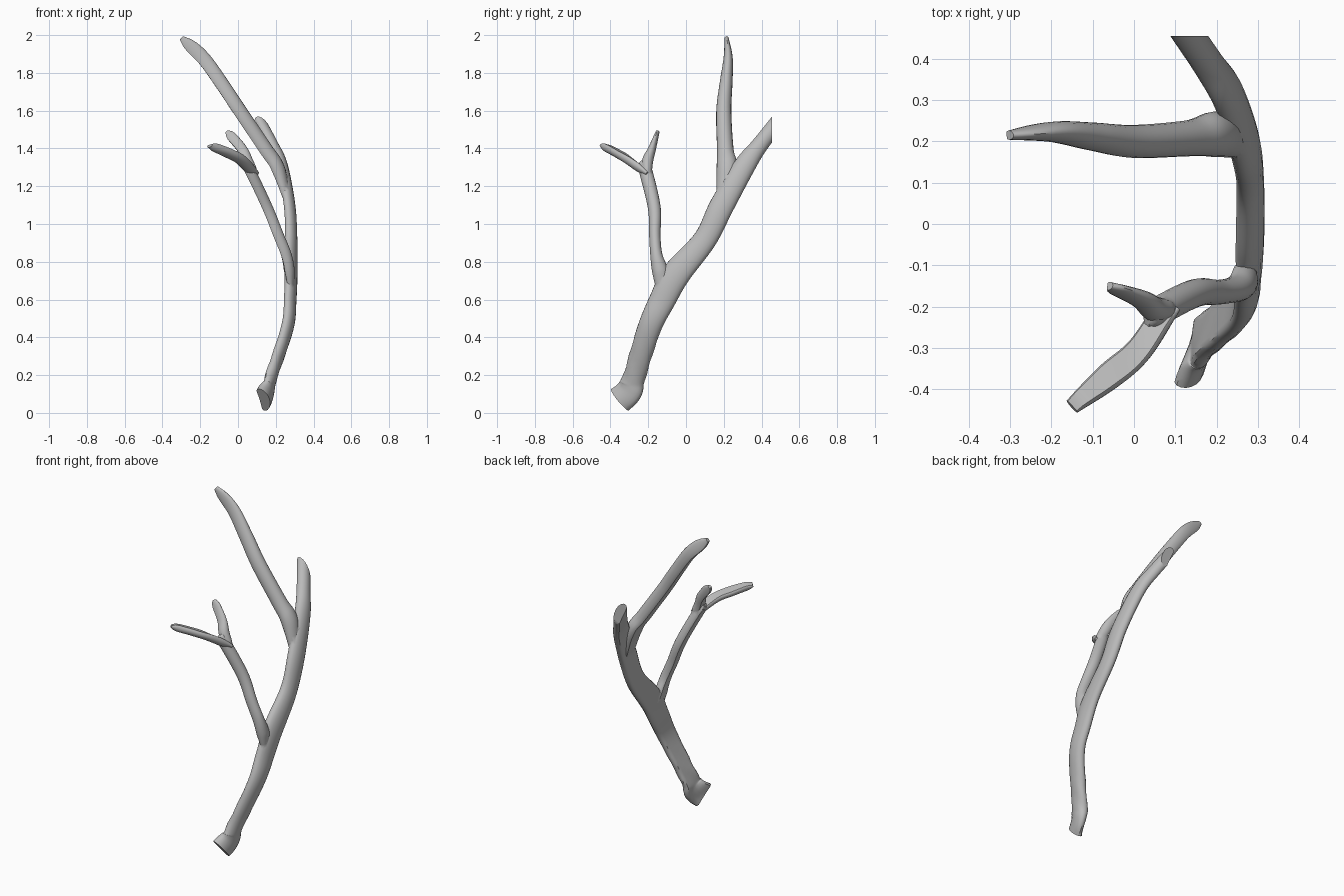
import bpy, bmesh, math
from mathutils import Vector

cube = bpy.data.objects.get("Cube")
if cube:
    bpy.data.objects.remove(cube)

bone = bpy.data.materials.new("bone grey")
bone.use_nodes = True
colour = (0.5, 0.5, 0.5, 1)
bone.diffuse_color = colour
bone.node_tree.nodes["Principled BSDF"].inputs["Base Color"].default_value = colour

SIDES, STEPS = 20, 8


def spline(keys):
    """Catmull-Rom curve through rows of x, y, z, width."""
    rows = [Vector(k) for k in keys]
    rows = [2 * rows[0] - rows[1]] + rows + [2 * rows[-1] - rows[-2]]
    out = []
    for a, b, c, d in zip(rows, rows[1:], rows[2:], rows[3:]):
        for i in range(STEPS):
            t = i / STEPS
            out.append(b + (c - a) * (t / 2) + (2 * a - 5 * b + 4 * c - d) * (t * t / 2)
                       + (3 * b - a - 3 * c + d) * (t ** 3 / 2))
    return out + [rows[-2]]


def section(centre, tangent, flat_dir, width, depth, ripple, phase):
    """Points of a D-shaped section whose flat side faces flat_dir."""
    flat = (flat_dir - tangent * flat_dir.dot(tangent)).normalized()
    side = tangent.cross(flat)
    points = []
    for k in range(SIDES):
        angle = math.tau * k / SIDES
        grow = 1 + ripple * math.sin(3 * angle + phase)
        height = (max(math.sin(angle), -0.5) - 0.25) / 1.5
        points.append(centre + grow * (side * math.cos(angle) * width / 2
                                       - flat * height * depth))
    return points


def sweep(name, depth, flat_dir, keys, pointed=True):
    """Run the section along a path; a pointed sweep closes to a rounded tip."""
    rows = spline(keys)
    path = [row.to_3d() for row in rows]
    last = len(rows) - 1
    bm = bmesh.new()
    rings = []
    for i, row in enumerate(rows):
        tangent = (path[min(i + 1, last)] - path[max(i - 1, 0)]).normalized()
        scale, ripple = 1, 0
        if pointed:
            # Thin root hidden in the parent, blunt tip
            near_tip = max(0, i / last - 0.88) / 0.12
            scale = min(math.sqrt(max(0.12, 1 - near_tip ** 2)), 0.55 + 3 * i / last)
        else:
            # Rough lumps fade out above the burr
            ripple = 0.04 * min(1, max(0, 0.45 - row.z) * 6)
        points = section(path[i], tangent, Vector(flat_dir),
                         row.w, depth * scale, ripple, 50 * row.z)
        rings.append([bm.verts.new(p) for p in points])
    for low, high in zip(rings, rings[1:]):
        for k in range(SIDES):
            n = (k + 1) % SIDES
            bm.faces.new((low[k], low[n], high[n], high[k]))
    bm.faces.new(rings[0])
    bm.faces.new(rings[-1])
    if not pointed:
        # Upright cut across the rear tine
        cut = bmesh.ops.bisect_plane(bm, geom=bm.verts[:] + bm.edges[:] + bm.faces[:],
                                     plane_co=(0, 0.455, 0), plane_no=(0, 1, -0.1 * 0),
                                     clear_outer=True)["geom_cut"]
        rim = [e for e in cut if isinstance(e, bmesh.types.BMEdge)]
        bmesh.ops.holes_fill(bm, edges=rim)
    bmesh.ops.recalc_face_normals(bm, faces=bm.faces)
    mesh = bpy.data.meshes.new(name)
    bm.to_mesh(mesh)
    bm.free()
    mesh.materials.append(bone)
    obj = bpy.data.objects.new(name, mesh)
    bpy.context.collection.objects.link(obj)
    return obj


def graft(branch):
    """Merge a branch into the antler as one solid."""
    merge = antler.modifiers.new("merge", "BOOLEAN")
    merge.operation = "UNION"
    merge.solver = "EXACT"
    merge.object = branch
    bpy.ops.object.modifier_apply(modifier=merge.name)
    bpy.data.objects.remove(branch)


# Main beam, from the burr up to the blunt rear tine
antler = sweep("antler", 0.057, (-1, 0, -0.3), [
    (0.14, -0.355, 0.07, 0.15), (0.163, -0.297, 0.125, 0.14),
    (0.182, -0.272, 0.2, 0.118), (0.265, -0.195, 0.45, 0.125),
    (0.28, -0.125, 0.6, 0.14), (0.285, -0.05, 0.74, 0.15),
    (0.285, 0.1, 0.92, 0.125), (0.275, 0.19, 1.1, 0.13),
    (0.235, 0.31, 1.31, 0.115), (0.185, 0.39, 1.42, 0.09),
    (0.11, 0.5, 1.56, 0.085)], pointed=False)
for other in bpy.context.selected_objects:
    other.select_set(False)
bpy.context.view_layer.objects.active = antler
antler.select_set(True)

# Long upper tine
graft(sweep("upper_tine", 0.072, (-1, 0, -0.5), [
    (0.265, 0.2, 1.12, 0.08), (0.21, 0.217, 1.3, 0.11),
    (0.145, 0.208, 1.4, 0.088), (0.01, 0.2, 1.6, 0.08),
    (-0.09, 0.212, 1.75, 0.068), (-0.185, 0.223, 1.88, 0.05),
    (-0.3, 0.215, 1.985, 0.022)]))

# Front tine rising from the beam
graft(sweep("front_tine", 0.055, (-1, 0, -0.4), [
    (0.28, -0.11, 0.65, 0.09), (0.272, -0.138, 0.76, 0.085),
    (0.255, -0.157, 0.84, 0.064), (0.215, -0.165, 0.94, 0.06),
    (0.155, -0.168, 1.09, 0.068), (0.06, -0.215, 1.29, 0.07),
    (0.03, -0.228, 1.325, 0.05)]))

# Forward prong of the front tine
graft(sweep("forward_prong", 0.042, (-0.3, 0, 1), [
    (0.085, -0.2, 1.26, 0.06), (0.015, -0.305, 1.335, 0.065),
    (-0.06, -0.37, 1.375, 0.068), (-0.15, -0.443, 1.413, 0.04)]))

# Rear prong of the front tine
graft(sweep("rear_prong", 0.052, (-1, 0, -0.5), [
    (0.09, -0.205, 1.25, 0.045), (0.055, -0.205, 1.33, 0.06),
    (0.02, -0.18, 1.4, 0.042), (-0.058, -0.15, 1.49, 0.02)]))

bpy.ops.object.shade_smooth_by_angle(angle=math.radians(40))
